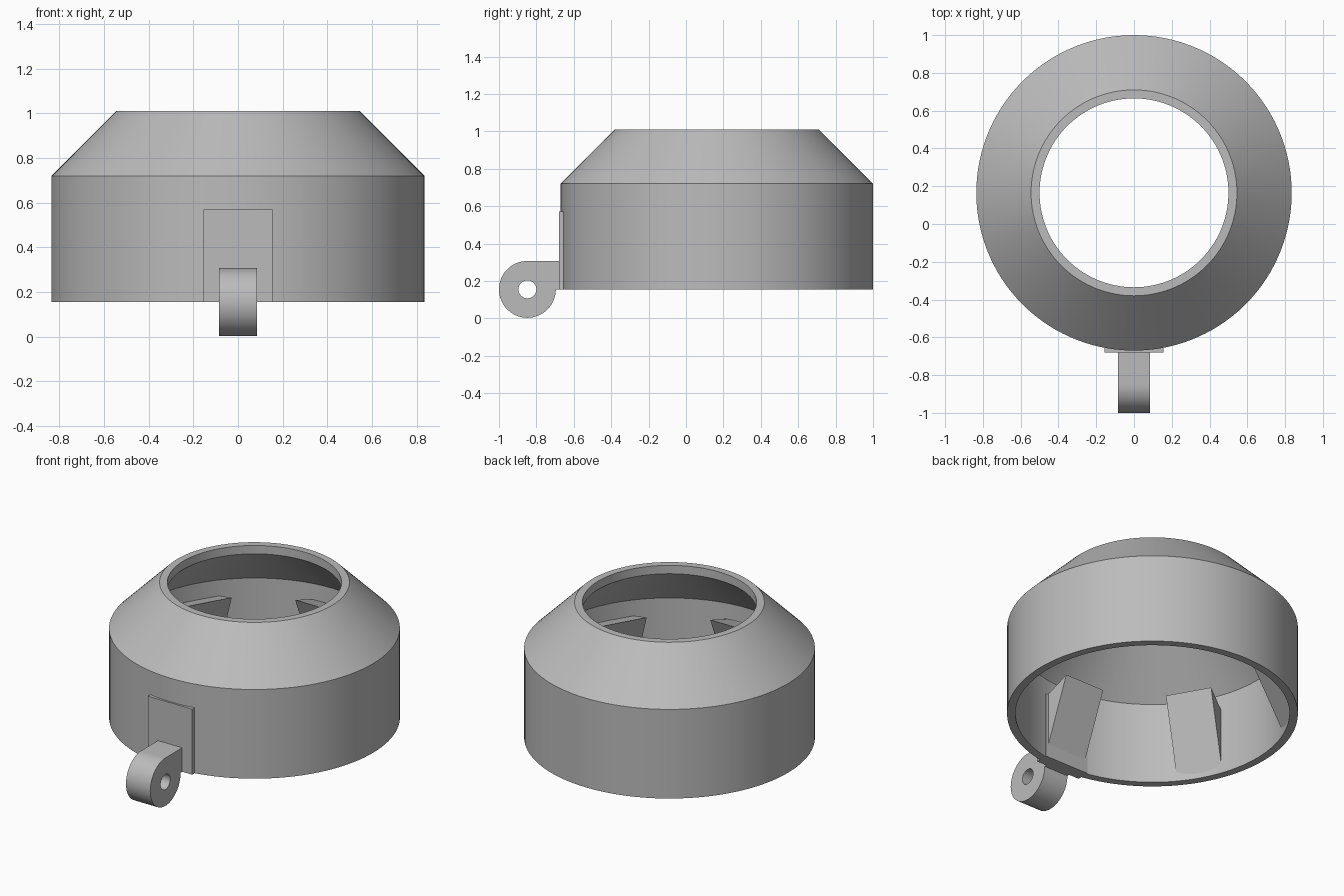
import bpy, bmesh, math
from mathutils import Matrix, Vector

old = bpy.data.objects.get("Cube")
if old:
    bpy.data.objects.remove(old, do_unlink=True)

CENTRE = Vector((0, 0.165, 0))   # axis of the round housing
BASE = 0.155                     # height of its lower rim

grey = bpy.data.materials.new("plain_grey")
grey.use_nodes = True
colour = (0.5, 0.5, 0.5, 1)
grey.diffuse_color = colour
grey.node_tree.nodes["Principled BSDF"].inputs["Base Color"].default_value = colour


def finish(name, bm, smooth=False):
    bmesh.ops.recalc_face_normals(bm, faces=bm.faces)
    mesh = bpy.data.meshes.new(name)
    bm.to_mesh(mesh)
    bm.free()
    mesh.materials.append(grey)
    obj = bpy.data.objects.new(name, mesh)
    bpy.context.collection.objects.link(obj)
    if smooth:
        bpy.ops.object.select_all(action="DESELECT")
        obj.select_set(True)
        bpy.context.view_layer.objects.active = obj
        bpy.ops.object.shade_smooth_by_angle(angle=math.radians(25))
    return obj


def add_loop(bm, points):
    verts = [bm.verts.new(p) for p in points]
    return [bm.edges.new((v, verts[i - 1])) for i, v in enumerate(verts)]


def side_plate(name, loops, half_width, smooth=False):
    """Extrude outlines in the y-z plane symmetrically along x."""
    bm = bmesh.new()
    edges = []
    for loop in loops:
        edges += add_loop(bm, [(-half_width, y, z) for y, z in loop])
    bmesh.ops.triangle_fill(bm, edges=edges, use_beauty=True)
    geom = bmesh.ops.extrude_face_region(bm, geom=bm.faces[:])["geom"]
    moved = [g for g in geom if isinstance(g, bmesh.types.BMVert)]
    bmesh.ops.translate(bm, verts=moved, vec=(2 * half_width, 0, 0))
    return finish(name, bm, smooth)


def arc(cy, cz, r, start, end, n):
    angles = [math.radians(start + (end - start) * i / n) for i in range(n + 1)]
    return [(cy + r * math.cos(a), cz + r * math.sin(a)) for a in angles]


# Hollow housing: cylinder wall, conical shoulder and short vertical lip
profile = [(0.835, BASE), (0.835, 0.72), (0.545, 1.01), (0.5, 1.01),
           (0.5, 0.957), (0.787, 0.67), (0.787, BASE)]
bm = bmesh.new()
ring = add_loop(bm, [(r, 0, z) for r, z in profile])
bmesh.ops.spin(bm, geom=bm.verts[:] + ring, cent=(0, 0, 0), axis=(0, 0, 1),
               angle=2 * math.pi, steps=120, use_duplicate=False)
bmesh.ops.remove_doubles(bm, verts=bm.verts, dist=0.0001)
housing = finish("housing", bm, True)
housing.location = CENTRE

# Six wedge-shaped clips around the inside wall
for i in range(6):
    clip = side_plate(f"inner_clip_{i + 1}",
                      [[(-0.80, BASE), (-0.605, 0.63), (-0.80, 0.56)]], 0.138)
    clip.matrix_world = Matrix.Translation(CENTRE) @ Matrix.Rotation(i * math.pi / 3, 4, "Z")

# Flat mounting pad through the front wall
side_plate("mounting_pad", [[(-0.68, BASE), (-0.60, BASE), (-0.60, 0.57), (-0.68, 0.57)]], 0.155)

# Rounded hinge lug with a pin hole
LUG_Y, LUG_R = -0.848, 0.152
outline = arc(LUG_Y, BASE, LUG_R, 90, 360, 48) + [(-0.665, BASE), (-0.665, BASE + LUG_R)]
pin_hole = arc(LUG_Y, BASE, 0.048, 0, 360, 32)[:-1]
side_plate("hinge_lug", [outline, pin_hole], 0.085, True)
